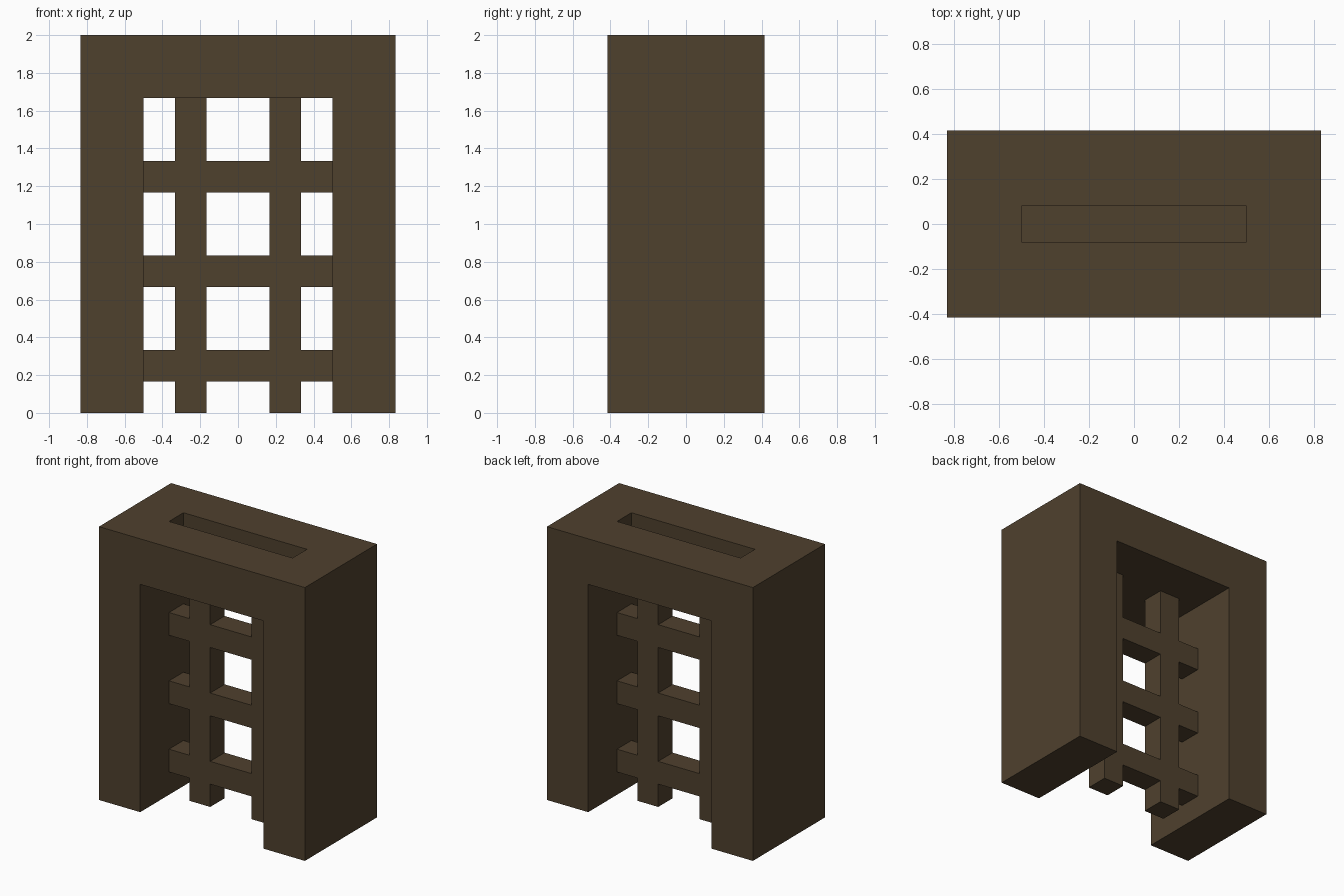
import bpy, bmesh
from mathutils import Matrix, Vector

if "Cube" in bpy.data.objects:
    bpy.data.objects.remove(bpy.data.objects["Cube"])

U = 1 / 6  # one block unit; the gate is 10 x 5 x 12 units

wood = bpy.data.materials.new("dark brown wood")
wood.diffuse_color = (0.078, 0.052, 0.027, 1)
wood.use_nodes = True
wood.node_tree.nodes["Principled BSDF"].inputs["Base Color"].default_value = wood.diffuse_color


def boxes(name, spans):
    """One object made of boxes, each given as (x0, x1, y0, y1, z0, z1) in units."""
    bm = bmesh.new()
    for x0, x1, y0, y1, z0, z1 in spans:
        centre = Vector((x0 + x1, y0 + y1, z0 + z1)) * U / 2
        scale = Matrix.Diagonal(((x1 - x0) * U, (y1 - y0) * U, (z1 - z0) * U, 1))
        bmesh.ops.create_cube(bm, size=1, matrix=Matrix.Translation(centre) @ scale)
    mesh = bpy.data.meshes.new(name)
    bm.to_mesh(mesh)
    bm.free()
    mesh.materials.append(wood)
    obj = bpy.data.objects.new(name, mesh)
    bpy.context.collection.objects.link(obj)
    return obj


def cut(obj, spans):
    """Cut boxes out of an object and apply the result."""
    cutter = boxes("cutter", spans)
    cutter.hide_render = True
    mod = obj.modifiers.new("cut", 'BOOLEAN')
    mod.operation = 'DIFFERENCE'
    mod.solver = 'EXACT'
    mod.object = cutter
    bpy.context.view_layer.objects.active = obj
    bpy.ops.object.modifier_apply(modifier=mod.name)
    bpy.data.objects.remove(cutter)


# Gate frame: block with a doorway and a slot in the top for the grille
frame = boxes("gate_frame", [(-5, 5, -2.5, 2.5, 0, 12)])
cut(frame, [(-3, 3, -4, 4, -1, 10), (-3, 3, -0.5, 0.5, 11, 13)])

# Grille: plate with openings between two uprights and three crossbars
grille = boxes("grille", [(-3, 3, -0.5, 0.5, 0, 10)])
columns = [(-4, -2), (-1, 1), (2, 4)]
rows = [(-1, 1), (2, 4), (5, 7), (8, 11)]
cut(grille, [(x0, x1, -1, 1, z0, z1) for x0, x1 in columns for z0, z1 in rows])
